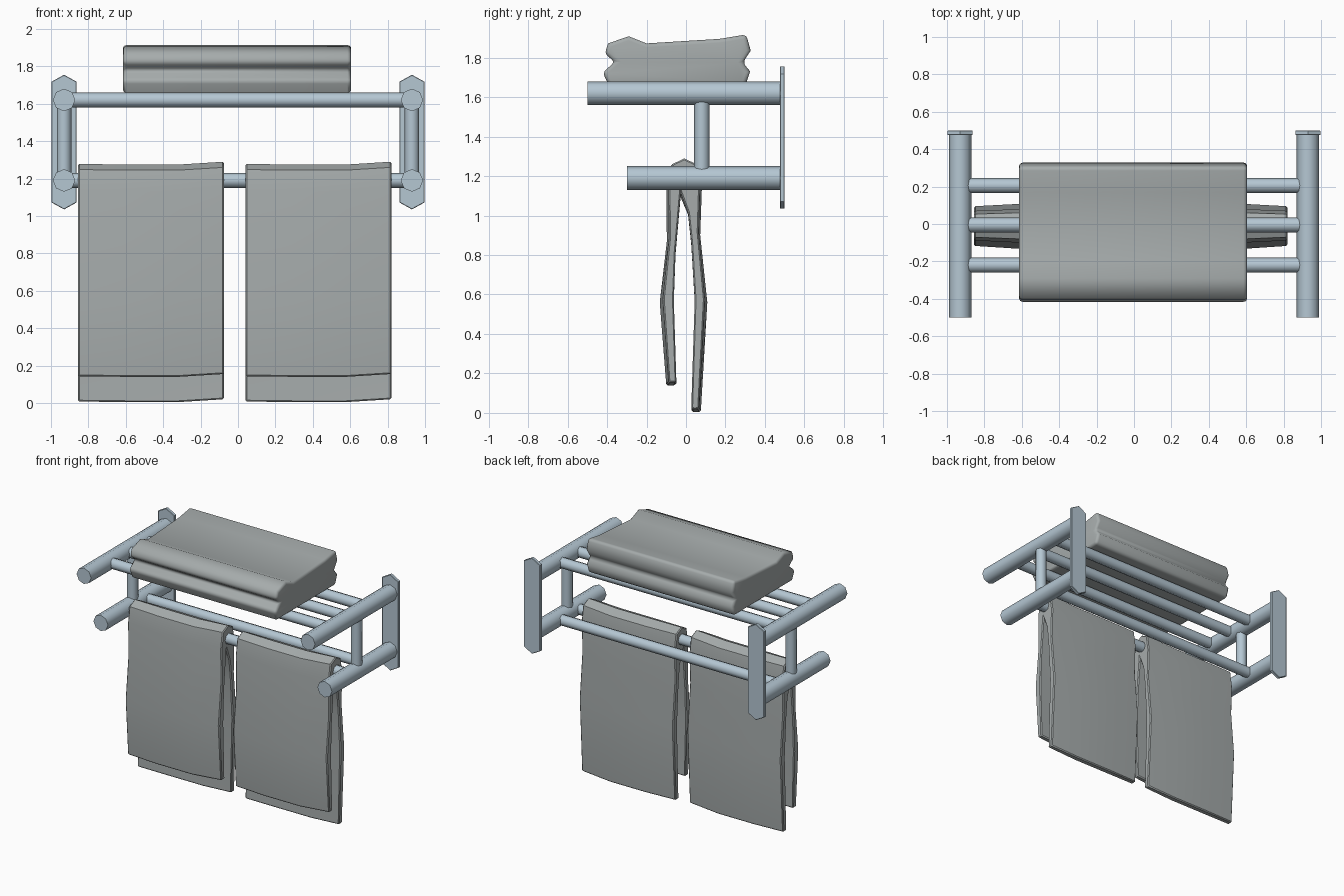
import bpy, bmesh, math
from mathutils import Matrix, Vector

if "Cube" in bpy.data.objects:
    bpy.data.objects.remove(bpy.data.objects["Cube"], do_unlink=True)


def material(name, rgb):
    mat = bpy.data.materials.new(name)
    mat.use_nodes = True
    mat.diffuse_color = (*rgb, 1)
    mat.node_tree.nodes["Principled BSDF"].inputs["Base Color"].default_value = (*rgb, 1)
    return mat


METAL = material("pale blue metal", (0.46, 0.57, 0.65))
CLOTH = material("grey cloth", (0.38, 0.41, 0.41))


def finish(name, bm, mat, angle):
    bmesh.ops.recalc_face_normals(bm, faces=bm.faces)
    mesh = bpy.data.meshes.new(name)
    bm.to_mesh(mesh)
    bm.free()
    mesh.materials.append(mat)
    ob = bpy.data.objects.new(name, mesh)
    bpy.context.collection.objects.link(ob)
    bpy.ops.object.select_all(action="DESELECT")
    ob.select_set(True)
    bpy.context.view_layer.objects.active = ob
    bpy.ops.object.shade_smooth_by_angle(angle=math.radians(angle))
    return ob


def bar(name, start, end, radius):
    """Eight-sided bar between two points."""
    a, b = Vector(start), Vector(end)
    bm = bmesh.new()
    turn = (b - a).to_track_quat("Z", "Y").to_matrix().to_4x4()
    bmesh.ops.create_cone(bm, cap_ends=True, segments=8, radius1=radius, radius2=radius,
                          depth=(b - a).length, matrix=Matrix.Translation((a + b) / 2) @ turn)
    return finish(name, bm, METAL, 50)


def loft(name, sections, mat, bevel, segments, angle):
    """Skin a row of matching point loops, cap both ends and round the sharp edges."""
    bm = bmesh.new()
    rings = [[bm.verts.new(p) for p in s] for s in sections]
    n = len(rings[0])
    for r, s in zip(rings, rings[1:]):
        for i in range(n):
            bm.faces.new((r[i], r[(i + 1) % n], s[(i + 1) % n], s[i]))
    bm.faces.new(rings[0])
    bm.faces.new(rings[-1])
    bmesh.ops.recalc_face_normals(bm, faces=bm.faces)
    sharp = [e for e in bm.edges if e.calc_face_angle(0) > math.radians(65)]
    bmesh.ops.bevel(bm, geom=sharp, offset=bevel, segments=segments, profile=0.5,
                    affect="EDGES", clamp_overlap=True)
    return finish(name, bm, mat, angle)


# Side frames: wall plate, two arms and a post on each side
PLATE = [(0, 0.36), (0.067, 0.323), (0.067, -0.323), (0, -0.36), (-0.067, -0.323), (-0.067, 0.323)]
for side, sx in (("left", 1), ("right", -1)):
    x = 0.93 * sx
    loft(side + "_wall_plate", [[(x + u, y, 1.395 + v) for u, v in PLATE] for y in (0.475, 0.5)],
         METAL, 0.003, 1, 30)
    bar(side + "_upper_arm", (x, -0.5, 1.62), (x, 0.48, 1.62), 0.06)
    bar(side + "_lower_arm", (x, -0.3, 1.19), (x, 0.48, 1.19), 0.06)
    bar(side + "_post", (x, 0.08, 1.19), (x, 0.08, 1.62), 0.039)

# Shelf rails and hanging rails
for label, y, z in (("front_shelf", -0.22, 1.62), ("middle_shelf", -0.005, 1.62),
                    ("back_shelf", 0.205, 1.62), ("hanging", -0.005, 1.19),
                    ("back_lower", 0.205, 1.19)):
    bar(label + "_rail", (-0.91, y, z), (0.91, y, z), 0.04)

# Hanging towels: one draped cross-section swept along the rail
DRAPE = [(-0.10, 0.14), (-0.133, 0.56), (-0.097, 0.87), (-0.10, 1.13), (-0.08, 1.245),
         (-0.01, 1.275), (0.06, 1.245), (0.08, 1.13), (0.072, 0.9), (0.108, 0.56),
         (0.075, 0.005), (0.03, 0.005), (0.05, 0.56), (0.03, 0.85), (0.012, 1.0),
         (-0.03, 1.1), (-0.06, 0.8), (-0.07, 0.56), (-0.055, 0.14)]
STATIONS = [(0, 0.88, 0.003), (0.25, 1, 0), (0.54, 1, 0), (0.78, 0.88, 0.015)]
for side, x0 in (("right", -0.855), ("left", 0.04)):
    loft(side + "_hanging_towel",
         [[(x0 + dx, y * k, z + lift) for y, z in DRAPE] for dx, k, lift in STATIONS],
         CLOTH, 0.007, 1, 40)

# Folded towel on the shelf
FOLD = [(-0.39, 1.657), (-0.422, 1.725), (-0.36, 1.778), (-0.412, 1.82), (-0.395, 1.872),
        (-0.29, 1.908), (-0.20, 1.872), (0.17, 1.895), (0.305, 1.917), (0.328, 1.835),
        (0.288, 1.775), (0.325, 1.73), (0.30, 1.657)]
loft("folded_towel", [[(x, y, z) for y, z in FOLD] for x in (-0.615, 0.605)],
     CLOTH, 0.02, 3, 60)
